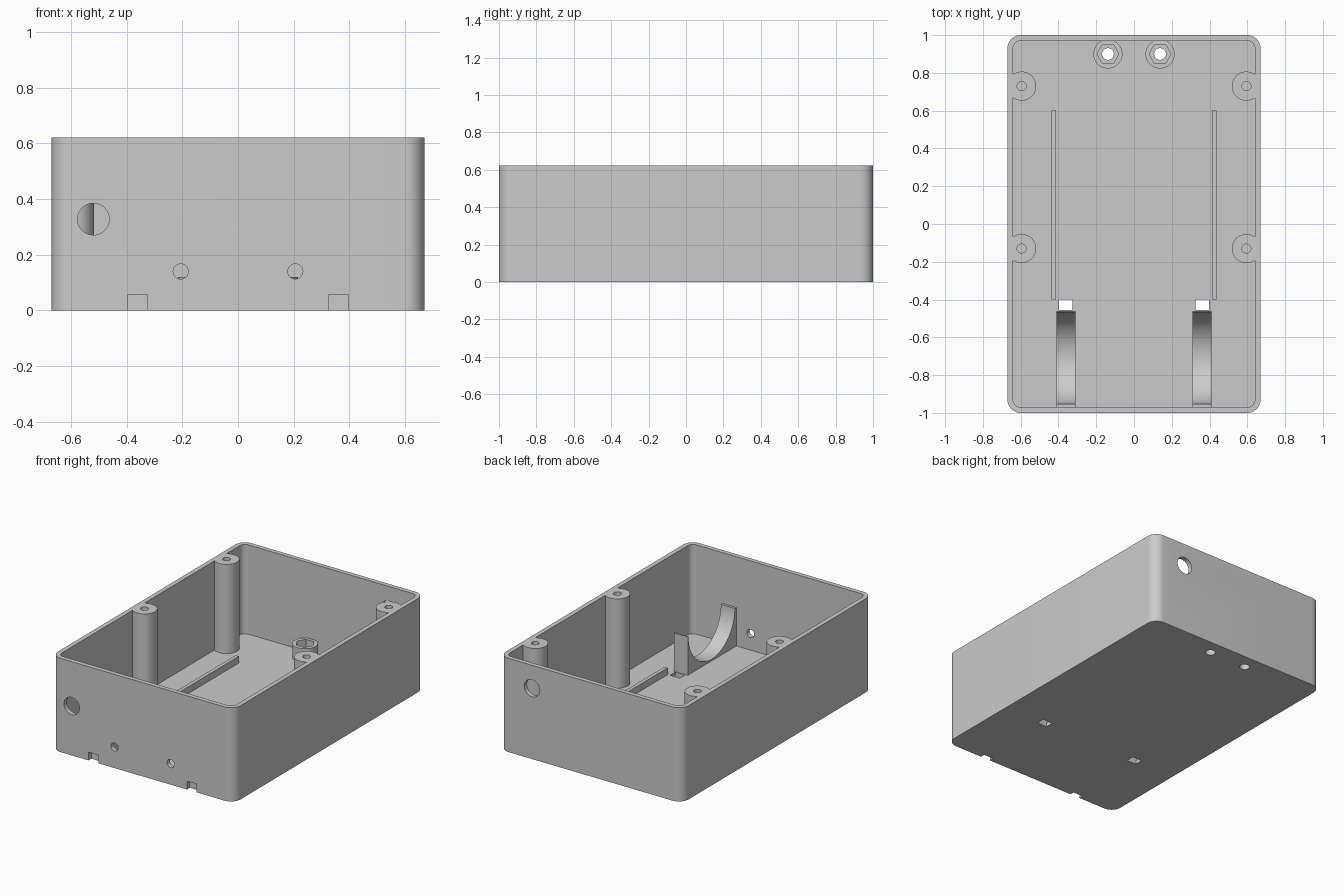
import bpy, bmesh
from math import cos, sin, pi, radians

if "Cube" in bpy.data.objects:
    bpy.data.objects.remove(bpy.data.objects["Cube"], do_unlink=True)

grey = bpy.data.materials.new("matte_grey")
grey.use_nodes = True
grey.diffuse_color = (0.6, 0.6, 0.6, 1)
grey.node_tree.nodes["Principled BSDF"].inputs["Base Color"].default_value = (0.6, 0.6, 0.6, 1)

HALF_X, HALF_Y, TOP = 0.67, 1.0, 0.622
WALL = 0.03
IN_Y = HALF_Y - WALL


def prism(name, outline, lo, hi, axis="z"):
    """Extrude a 2D outline between lo and hi along the given axis."""
    place = {"x": lambda a, b, t: (t, a, b),
             "y": lambda a, b, t: (a, t, b),
             "z": lambda a, b, t: (a, b, t)}[axis]
    bm = bmesh.new()
    ends = [[bm.verts.new(place(a, b, t)) for a, b in outline] for t in (lo, hi)]
    for ring in ends:
        bm.faces.new(ring)
    n = len(outline)
    for i in range(n):
        j = (i + 1) % n
        bm.faces.new((ends[0][i], ends[0][j], ends[1][j], ends[1][i]))
    bmesh.ops.recalc_face_normals(bm, faces=bm.faces)
    mesh = bpy.data.meshes.new(name)
    bm.to_mesh(mesh)
    bm.free()
    mesh.materials.append(grey)
    obj = bpy.data.objects.new(name, mesh)
    bpy.context.collection.objects.link(obj)
    return obj


def circle(a, b, r, n=48):
    return [(a + r * cos(2 * pi * i / n), b + r * sin(2 * pi * i / n)) for i in range(n)]


def rect(a0, a1, b0, b1):
    return [(a0, b0), (a1, b0), (a1, b1), (a0, b1)]


def rounded_rect(hx, hy, r, n=10):
    corners = [(1, 1), (-1, 1), (-1, -1), (1, -1)]
    return [(sx * (hx - r) + r * cos(pi / 2 * (q + i / n)),
             sy * (hy - r) + r * sin(pi / 2 * (q + i / n)))
            for q, (sx, sy) in enumerate(corners) for i in range(n + 1)]


def activate(obj):
    bpy.ops.object.select_all(action="DESELECT")
    obj.select_set(True)
    bpy.context.view_layer.objects.active = obj


def subtract(target, cutter):
    mod = target.modifiers.new("cut", "BOOLEAN")
    mod.operation, mod.solver, mod.object = "DIFFERENCE", "EXACT", cutter
    activate(target)
    bpy.ops.object.modifier_apply(modifier=mod.name)
    bpy.data.objects.remove(cutter, do_unlink=True)


# Case and the hollow inside it
case = prism("case", rounded_rect(HALF_X, HALF_Y, 0.07), 0, TOP)
hollow = prism("hollow", rounded_rect(HALF_X - WALL, IN_Y, 0.04), WALL, 0.8)

# Lid screw posts and nut standoffs stay solid within the hollow
posts = [(sx * 0.595, y) for sx in (-1, 1) for y in (-0.13, 0.73)]
standoffs = [(sx * 0.138, 0.9) for sx in (-1, 1)]
for x, y in posts:
    subtract(hollow, prism("post", circle(x, y, 0.077), -0.1, 0.9))
for x, y in standoffs:
    subtract(hollow, prism("standoff", circle(x, y, 0.077), -0.1, 0.12))
subtract(case, hollow)

# Screw holes, nut pockets and bolt holes
for x, y in posts:
    subtract(case, prism("screw_hole", circle(x, y, 0.024, 24), 0.25, 0.8))
for x, y in standoffs:
    subtract(case, prism("nut_pocket", circle(x, y, 0.058, 6), 0.06, 0.2))
    subtract(case, prism("bolt_hole", circle(x, y, 0.031, 32), -0.1, 0.2))

# Cable holes in the front and back walls, and two sensor holes
subtract(case, prism("front_cable_hole", circle(-0.52, 0.328, 0.057), -1.1, -0.95, "y"))
subtract(case, prism("back_cable_hole", circle(0.43, 0.47, 0.057), 0.95, 1.1, "y"))
for sx in (-1, 1):
    subtract(case, prism("sensor_hole", circle(sx * 0.206, 0.14, 0.027, 32), -1.1, -0.95, "y"))

# Strap slots: through the floor and through the foot of the front wall
for sx in (-1, 1):
    x0, x1 = sx * 0.361 - 0.036, sx * 0.361 + 0.036
    for y0, y1 in ((-0.455, -0.4), (-1.1, -IN_Y)):
        subtract(case, prism("strap_slot", rect(x0, x1, y0, y1), -0.1, 0.055))

# Cradles with a half-round seat, and guide rails on the floor
parts = [case]
C_Y, C_Z, R = -0.71, 0.285, 0.243
seat = [(C_Y + R * cos(pi * i / 40), C_Z - R * sin(pi * i / 40)) for i in range(41)]
profile = [(-IN_Y, WALL), (-0.46, WALL), (-0.46, C_Z)] + seat + [(-IN_Y, C_Z)]
for side, sx in (("right", -1), ("left", 1)):
    parts.append(prism(side + "_cradle", profile, sx * 0.36 - 0.051, sx * 0.36 + 0.051, "x"))
    rail = rect(sx * 0.426 - 0.012, sx * 0.426 + 0.012, -0.4, 0.6)
    parts.append(prism(side + "_guide_rail", rail, WALL - 0.01, 0.075))

for obj in parts:
    activate(obj)
    bpy.ops.object.shade_smooth_by_angle(angle=radians(30))
